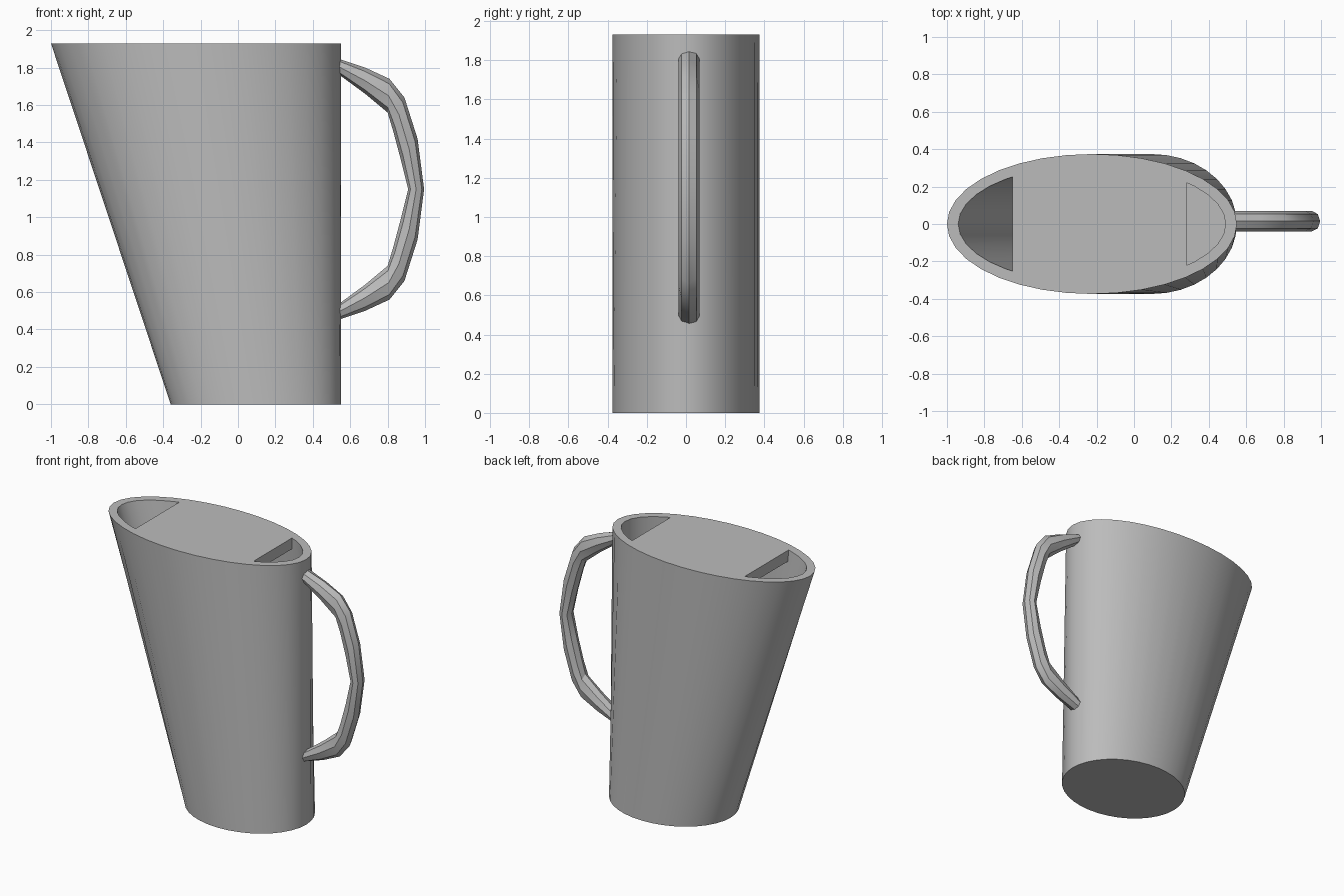
import bpy, bmesh, math
from mathutils import Vector

cube = bpy.data.objects.get("Cube")
if cube:
    bpy.data.objects.remove(cube, do_unlink=True)

grey = bpy.data.materials.new("plain grey")
grey.use_nodes = True
COLOUR = (0.5, 0.5, 0.5, 1)
grey.diffuse_color = COLOUR
grey.node_tree.nodes["Principled BSDF"].inputs["Base Color"].default_value = COLOUR

HEIGHT, FLOOR, WALL, HALF_WIDTH = 1.93, 0.08, 0.06, 0.374
SIDES = 36


def oval(z, inset=0.0):
    """Centre x and half sizes of the jug's oval section at a height."""
    t = z / HEIGHT
    left = -0.36 - 0.64 * t
    right = 0.55
    return (left + right) / 2, (right - left) / 2 - inset, HALF_WIDTH - inset


def oval_ring(z, inset=0.0):
    cx, a, b = oval(z, inset)
    angles = [2 * math.pi * i / SIDES for i in range(SIDES)]
    return [Vector((cx + a * math.cos(t), b * math.sin(t), z)) for t in angles]


def loft(name, rings, smooth_angle):
    """Skin a row of rings and cap both ends."""
    bm = bmesh.new()
    rows = [[bm.verts.new(p) for p in ring] for ring in rings]
    for low, high in zip(rows, rows[1:]):
        for i in range(len(low)):
            j = (i + 1) % len(low)
            bm.faces.new((low[i], low[j], high[j], high[i]))
    bm.faces.new(rows[0][::-1])
    bm.faces.new(rows[-1])
    bmesh.ops.recalc_face_normals(bm, faces=bm.faces)
    mesh = bpy.data.meshes.new(name)
    bm.to_mesh(mesh)
    bm.free()
    mesh.materials.append(grey)
    obj = bpy.data.objects.new(name, mesh)
    bpy.context.collection.objects.link(obj)
    bpy.ops.object.select_all(action='DESELECT')
    obj.select_set(True)
    bpy.context.view_layer.objects.active = obj
    bpy.ops.object.shade_smooth_by_angle(angle=math.radians(smooth_angle))
    return obj


# Hollow jug: outside wall, flat rim, inside wall and floor
loft("jug_body", [oval_ring(0), oval_ring(HEIGHT),
                  oval_ring(HEIGHT, WALL), oval_ring(FLOOR, WALL)], 30)

# Flush lid, cut straight at the spout and at the handle end
cx, a, b = oval(HEIGHT, WALL - 0.01)
STEPS = 14
xs = [-0.65 + 0.93 * i / STEPS for i in range(STEPS + 1)]
edge = [(x, b * math.sqrt(1 - ((x - cx) / a) ** 2)) for x in xs]
outline = [(x, -y) for x, y in edge] + edge[::-1]
loft("lid", [[Vector((x, y, z)) for x, y in outline]
             for z in (HEIGHT - 0.08, HEIGHT)], 30)

# Handle: inner and outer edge points of the upper half, mirrored downwards
MIDDLE = 1.15
upper = [((0.53, 1.77), (0.53, 1.85)),
         ((0.68, 1.66), (0.68, 1.80)),
         ((0.80, 1.56), (0.81, 1.74)),
         ((0.83, 1.46), (0.89, 1.64)),
         ((0.87, 1.31), (0.96, 1.42)),
         ((0.91, MIDDLE), (0.995, MIDDLE))]
lower = [tuple((x, 2 * MIDDLE - z) for x, z in pair) for pair in upper[-2::-1]]
rings = []
for inner, outer in upper + lower:
    p, q = Vector((inner[0], 0, inner[1])), Vector((outer[0], 0, outer[1]))
    mid, half = (p + q) / 2 + Vector((0, 0.015, 0)), (q - p) / 2
    rings.append([mid + half * math.cos(t) + Vector((0, 0.054 * math.sin(t), 0))
                  for t in (math.pi * k / 4 for k in range(8))])
loft("handle", rings, 30)
